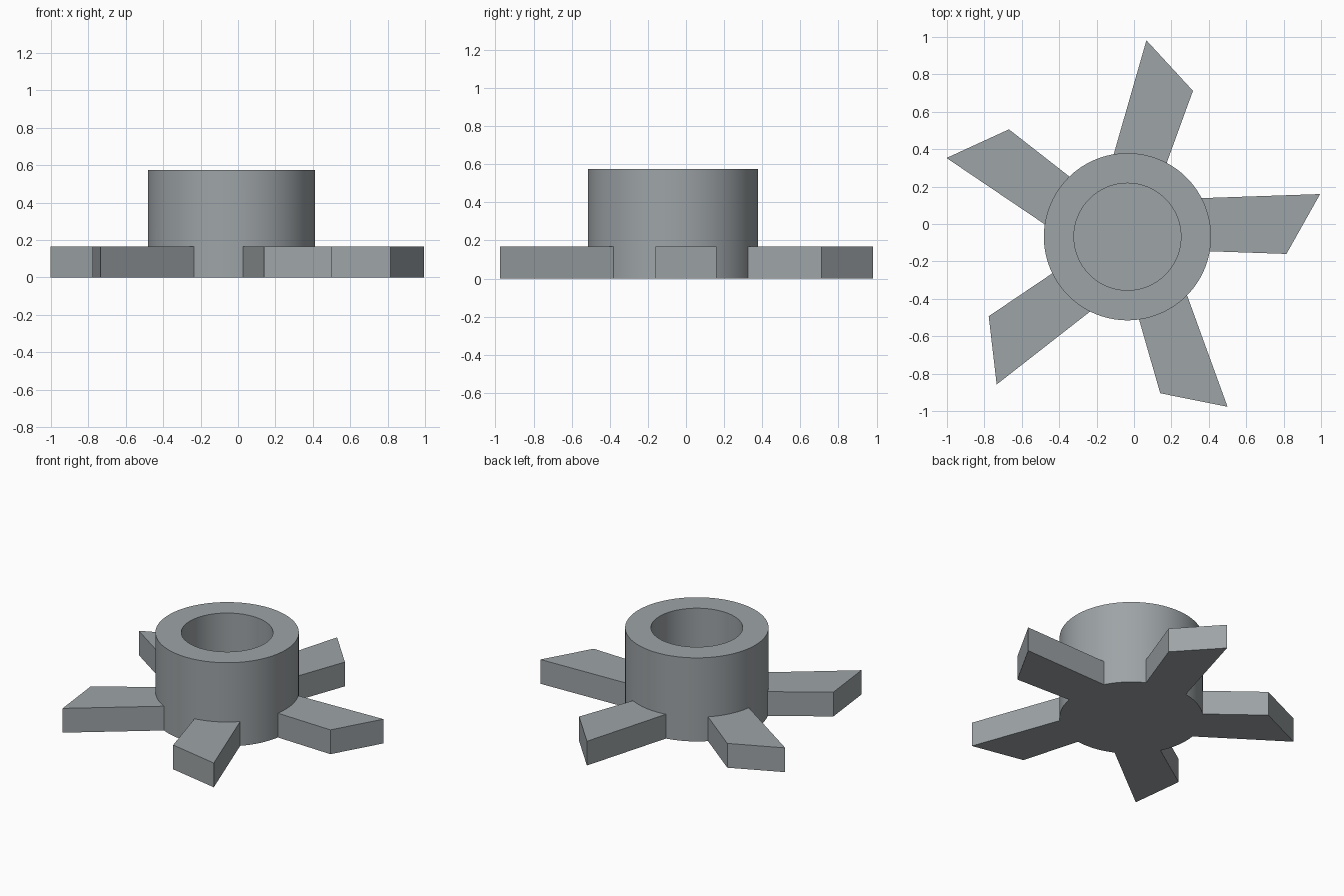
import bpy, bmesh, math
from mathutils import Matrix, Vector

if "Cube" in bpy.data.objects:
    bpy.data.objects.remove(bpy.data.objects["Cube"])

CX, CY = -0.035, -0.068          # hub axis
R_OUT, R_IN = 0.447, 0.286       # hub and bore radii
HUB_H, BLADE_H = 0.575, 0.167
SEG = 128

grey = bpy.data.materials.new("steel grey")
grey.diffuse_color = (0.34, 0.37, 0.385, 1)
grey.use_nodes = True
grey.node_tree.nodes["Principled BSDF"].inputs["Base Color"].default_value = grey.diffuse_color


def make_object(name, bm):
    bmesh.ops.recalc_face_normals(bm, faces=bm.faces)
    mesh = bpy.data.meshes.new(name)
    bm.to_mesh(mesh)
    bm.free()
    mesh.materials.append(grey)
    obj = bpy.data.objects.new(name, mesh)
    bpy.context.collection.objects.link(obj)
    obj.location = (CX, CY, 0)
    return obj


def ring(bm, r, z):
    return [bm.verts.new((r * math.cos(2 * math.pi * i / SEG),
                          r * math.sin(2 * math.pi * i / SEG), z)) for i in range(SEG)]


# Hub: closed base, outer wall, rim, blind bore
bm = bmesh.new()
rings = [ring(bm, r, z) for r, z in
         ((R_OUT, 0), (R_OUT, HUB_H), (R_IN, HUB_H), (R_IN, BLADE_H))]
for a, b in zip(rings, rings[1:]):
    for i in range(SEG):
        j = (i + 1) % SEG
        bm.faces.new((a[i], a[j], b[j], b[i]))
bm.faces.new(rings[0])
bm.faces.new(rings[-1])
hub = make_object("hub_with_blades", bm)

# Five slanted blades around the hub
profile = [(0.36, -0.075), (0.85, -0.092), (1.03, 0.228), (0.36, 0.205)]
bm = bmesh.new()
for k in range(5):
    turn = Matrix.Rotation(math.radians(72 * k), 4, 'Z')
    low = [bm.verts.new(turn @ Vector((x, y, 0))) for x, y in profile]
    high = [bm.verts.new(turn @ Vector((x, y, BLADE_H))) for x, y in profile]
    bm.faces.new(low)
    bm.faces.new(high)
    for i in range(4):
        j = (i + 1) % 4
        bm.faces.new((low[i], low[j], high[j], high[i]))
blades = make_object("blades", bm)

# Fuse blades into the hub
fuse = hub.modifiers.new("fuse", 'BOOLEAN')
fuse.operation = 'UNION'
fuse.solver = 'EXACT'
fuse.object = blades
bpy.context.view_layer.objects.active = hub
hub.select_set(True)
bpy.ops.object.modifier_apply(modifier=fuse.name)
bpy.data.objects.remove(blades)
bpy.ops.object.shade_smooth_by_angle(angle=math.radians(30))
